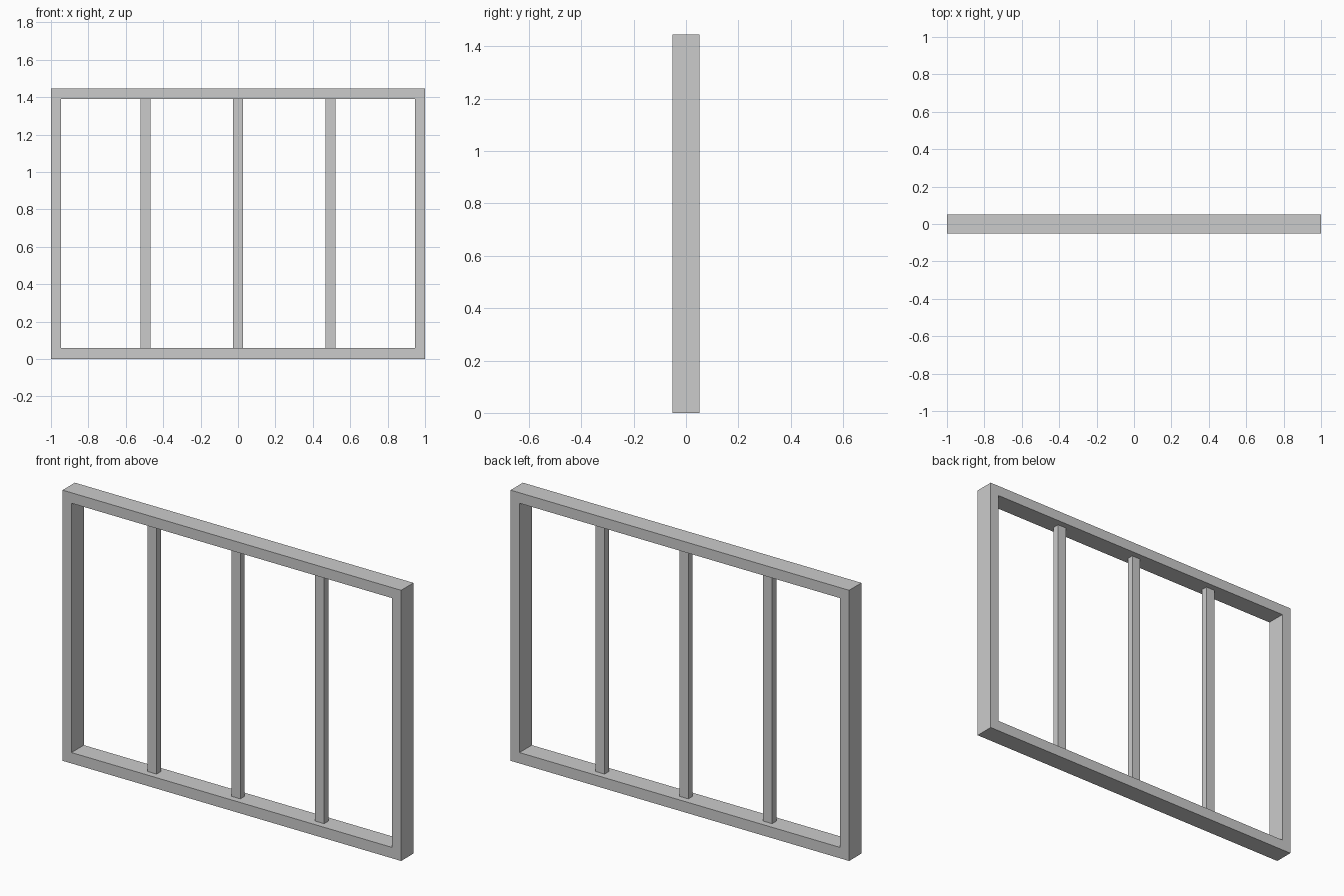
import bpy, bmesh

if "Cube" in bpy.data.objects:
    bpy.data.objects.remove(bpy.data.objects["Cube"])

H = 1.445    # overall height
D = 0.104    # frame depth
T = 0.053    # frame thickness

# Frame: a window-shaped profile extruded through its depth
def extruded_frame(name, outer, inner, depth):
    bm = bmesh.new()
    rings = []
    for y in (-depth / 2, depth / 2):
        for x0, x1, z0, z1 in (outer, inner):
            rings.append([bm.verts.new(p) for p in
                          ((x0, y, z0), (x1, y, z0), (x1, y, z1), (x0, y, z1))])
    fo, fi, bo, bi = rings
    for a, b in ((fo, fi), (fi, bi), (bi, bo), (bo, fo)):
        for i in range(4):
            j = (i + 1) % 4
            bm.faces.new((a[i], a[j], b[j], b[i]))
    bmesh.ops.recalc_face_normals(bm, faces=bm.faces)
    me = bpy.data.meshes.new(name)
    bm.to_mesh(me)
    bm.free()
    ob = bpy.data.objects.new(name, me)
    bpy.context.collection.objects.link(ob)

def box(name, loc, size):
    bpy.ops.mesh.primitive_cube_add(size=1, location=loc)
    ob = bpy.context.object
    ob.name = name
    ob.scale = size

extruded_frame("outer_frame", (-1, 1, 0, H),
               (-1 + T, 1 - T, 0.058, H - 0.056), D)

# Upright bars, ends seated against the rails
z0, z1 = 0.056, H - 0.054
for name, x in (("left_bar", -0.495), ("centre_bar", 0), ("right_bar", 0.495)):
    box(name, (x, 0, (z0 + z1) / 2), (0.053, 0.036, z1 - z0))
